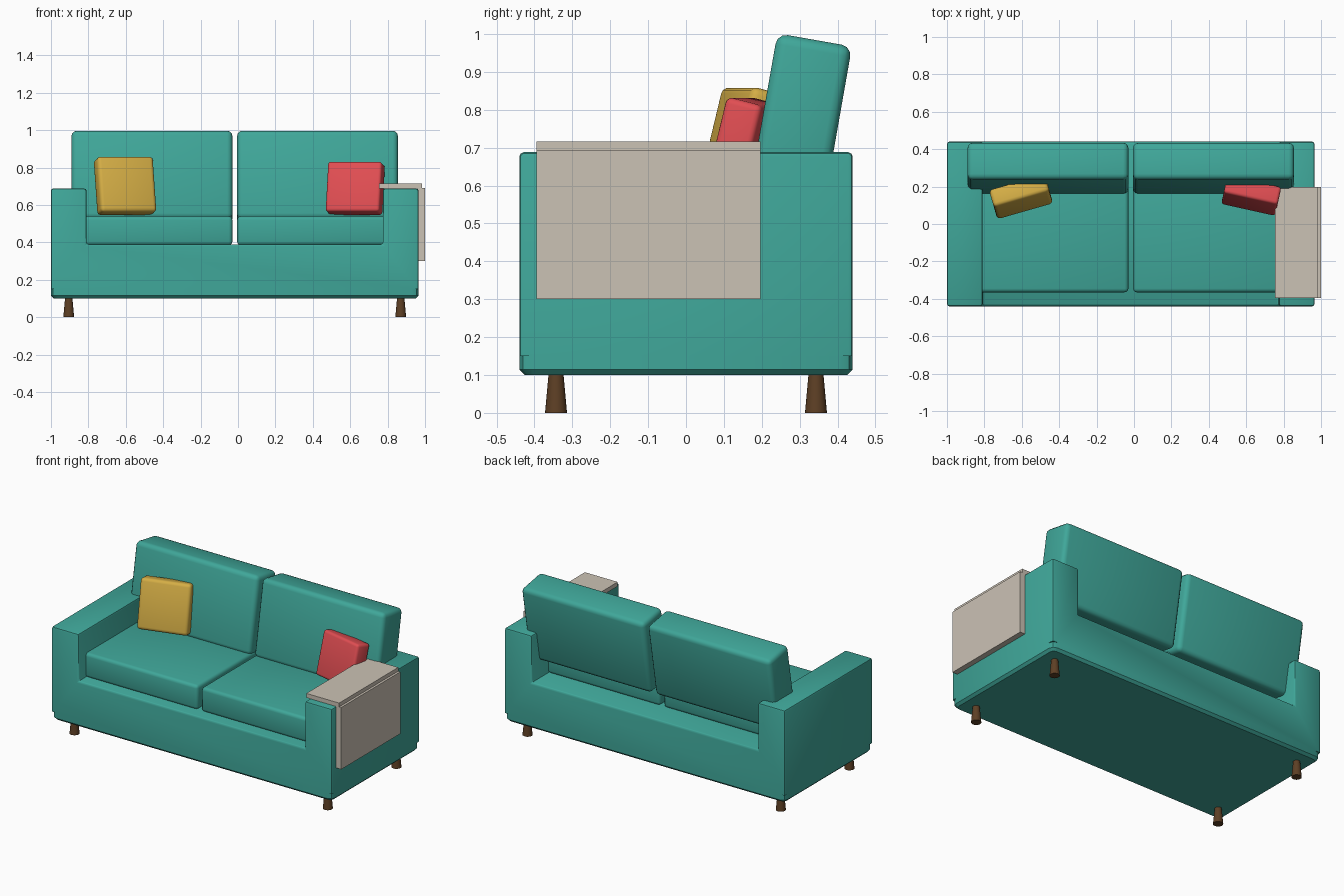
import bpy, bmesh, math

if "Cube" in bpy.data.objects:
    bpy.data.objects.remove(bpy.data.objects["Cube"])

CX = -0.0175  # centre line of the sofa itself (the throw sticks out on one side)


def material(name, rgb):
    m = bpy.data.materials.new(name)
    m.diffuse_color = (*rgb, 1)
    m.use_nodes = True
    m.node_tree.nodes["Principled BSDF"].inputs["Base Color"].default_value = m.diffuse_color
    return m


TEAL = material("teal fabric", (0.05, 0.385, 0.32))
BEIGE = material("beige blanket", (0.60, 0.54, 0.46))
YELLOW = material("yellow fabric", (0.66, 0.42, 0.06))
RED = material("red fabric", (0.75, 0.075, 0.085))
WOOD = material("dark wood", (0.11, 0.05, 0.018))


def finish(name, bm, mat, loc=(0, 0, 0), rot=(0, 0, 0), angle=35):
    bmesh.ops.recalc_face_normals(bm, faces=bm.faces)
    me = bpy.data.meshes.new(name)
    bm.to_mesh(me)
    bm.free()
    me.materials.append(mat)
    ob = bpy.data.objects.new(name, me)
    bpy.context.collection.objects.link(ob)
    ob.location = loc
    ob.rotation_euler = [math.radians(a) for a in rot]
    bpy.ops.object.select_all(action='DESELECT')
    ob.select_set(True)
    bpy.context.view_layer.objects.active = ob
    bpy.ops.object.shade_smooth_by_angle(angle=math.radians(angle))
    return ob


def bevel(bm, edges, width, segments=1):
    bmesh.ops.bevel(bm, geom=list(edges), offset=width, segments=segments,
                    profile=0.5, affect='EDGES')


def cube(size):
    bm = bmesh.new()
    bmesh.ops.create_cube(bm, size=1)
    bmesh.ops.scale(bm, vec=size, verts=bm.verts)
    return bm


def soft_box(name, size, loc, mat, width, segments=2, rot=(0, 0, 0)):
    bm = cube(size)
    if width:
        bevel(bm, bm.edges, width, segments)
    return finish(name, bm, mat, loc, rot)


# frame: U-shaped outline with two arms, pushed through the depth
outline = [(-0.9825, 0.15), (0.9825, 0.15), (0.9825, 0.688), (0.7925, 0.688),
           (0.7925, 0.39), (-0.7925, 0.39), (-0.7925, 0.688), (-0.9825, 0.688)]
bm = bmesh.new()
face = bm.faces.new([bm.verts.new((x, -0.44, z)) for x, z in outline])
ext = bmesh.ops.extrude_face_region(bm, geom=[face])
bmesh.ops.translate(bm, vec=(0, 0.88, 0),
                    verts=[g for g in ext["geom"] if isinstance(g, bmesh.types.BMVert)])
bmesh.ops.recalc_face_normals(bm, faces=bm.faces)
bevel(bm, [e for e in bm.edges if max(v.co.z for v in e.verts) > 0.2], 0.012, 2)
finish("frame_and_arms", bm, TEAL, (CX, 0, 0))

# plinth under the frame with cut corners and a chamfered underside
bm = cube((1.965, 0.88, 0.06))
bevel(bm, [e for e in bm.edges if abs(e.verts[0].co.z - e.verts[1].co.z) > 0.01], 0.035, 2)
bevel(bm, [e for e in bm.edges if all(v.co.z < -0.02 for v in e.verts)], 0.015)
finish("plinth", bm, TEAL, (CX, 0, 0.13))

for side, label in ((-1, "left"), (1, "right")):
    # seat and leaning back cushions
    soft_box(label + "_seat_cushion", (0.86, 0.635, 0.155),
             (CX + side * 0.4425, -0.0475, 0.4625), TEAL, 0.02, 3)
    soft_box(label + "_back_cushion", (0.86, 0.2, 0.48),
             (CX + side * 0.4425, 0.298, 0.748), TEAL, 0.028, 3, (-10, 0, 0))
    # tapered legs, wider at the floor
    for y, end in ((-0.343, "front"), (0.343, "back")):
        bm = bmesh.new()
        bmesh.ops.create_cone(bm, cap_ends=True, segments=24,
                              radius1=0.029, radius2=0.019, depth=0.11)
        finish(f"{label}_{end}_leg", bm, WOOD, (CX + side * 0.8875, y, 0.055))

# scatter pillows leaning on the back
soft_box("yellow_pillow", (0.31, 0.1, 0.305), (-0.604, 0.146, 0.702),
         YELLOW, 0.02, 3, (-14, 0, 16))
soft_box("red_pillow", (0.295, 0.1, 0.275), (0.627, 0.152, 0.689),
         RED, 0.016, 3, (-14, 0, -12.5))

# throw blanket over the right arm: top slab and hanging side
soft_box("throw_top", (0.23, 0.592, 0.027), (0.87, -0.099, 0.7025), BEIGE, 0)
soft_box("throw_side", (0.04, 0.592, 0.392), (0.98, -0.099, 0.496), BEIGE, 0)
